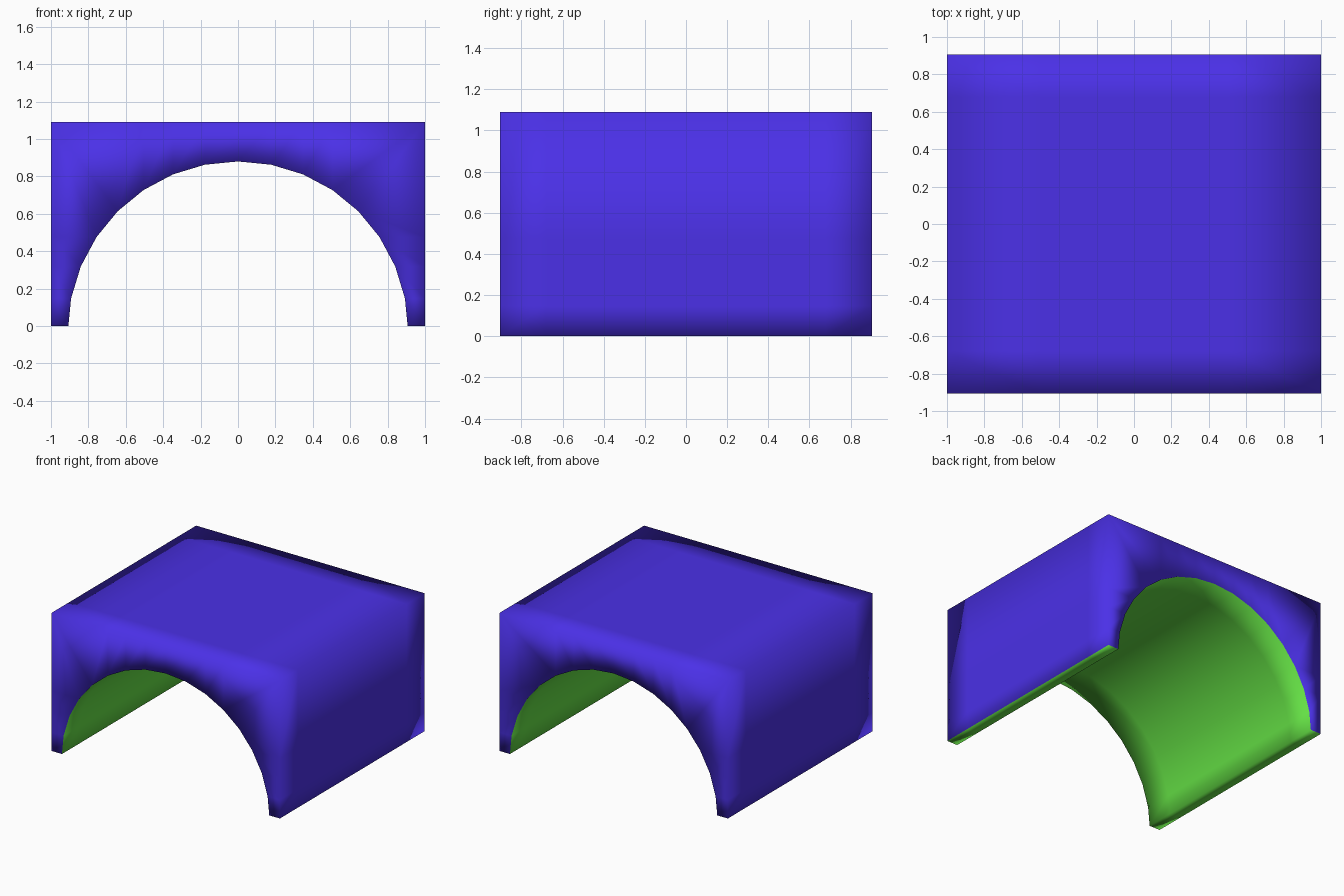
import bpy, bmesh, math

if "Cube" in bpy.data.objects:
    bpy.data.objects.remove(bpy.data.objects["Cube"])

WIDTH, DEPTH, HEIGHT = 1.0, 0.905, 1.09   # half width, half depth, full height
RADIUS, CENTRE_Z = 0.91, -0.03            # arch circle
STEPS, CUTS = 16, 8


def material(name, colour):
    m = bpy.data.materials.new(name)
    m.diffuse_color = colour
    m.use_nodes = True
    m.node_tree.nodes["Principled BSDF"].inputs["Base Color"].default_value = m.diffuse_color
    return m


# Arch profile, and the matching points on the outer block
arch, outer = [], []
for i in range(STEPS + 1):
    a = math.pi * i / STEPS
    x, z = RADIUS * math.cos(a), CENTRE_Z + RADIUS * math.sin(a)
    if i in (0, STEPS):
        x, z = math.copysign(0.907, x), 0.0
    arch.append((x, z))
    side = math.copysign(WIDTH, x)
    if i in (4, 12):
        outer.append((side, HEIGHT))
    elif i < 4 or i > 12:
        outer.append((side, z))
    else:
        outer.append((x, HEIGHT))

# Closed cross-section swept from front to back
loop = outer + arch[::-1]
n = len(loop)
bm = bmesh.new()
rows = []
for j in range(CUTS + 1):
    y = -DEPTH + 2 * DEPTH * j / CUTS
    rows.append([bm.verts.new((x, y, z)) for x, z in loop])

for r0, r1 in zip(rows, rows[1:]):
    for i in range(n):
        k = (i + 1) % n
        f = bm.faces.new((r0[i], r0[k], r1[k], r1[i]))
        f.material_index = 0 if i < STEPS else 1   # arch and feet undersides

# Front and back walls around the opening
for row in (rows[0], rows[-1]):
    for i in range(STEPS):
        bm.faces.new((row[i], row[i + 1], row[n - 2 - i], row[n - 1 - i]))

bmesh.ops.recalc_face_normals(bm, faces=bm.faces)
for f in bm.faces:
    f.smooth = True

mesh = bpy.data.meshes.new("arch_block")
bm.to_mesh(mesh)
bm.free()
mesh.materials.append(material("blue_block", (0.07, 0.03, 0.8, 1)))
mesh.materials.append(material("green_arch", (0.13, 0.75, 0.06, 1)))
bpy.context.collection.objects.link(bpy.data.objects.new("arch_block", mesh))
